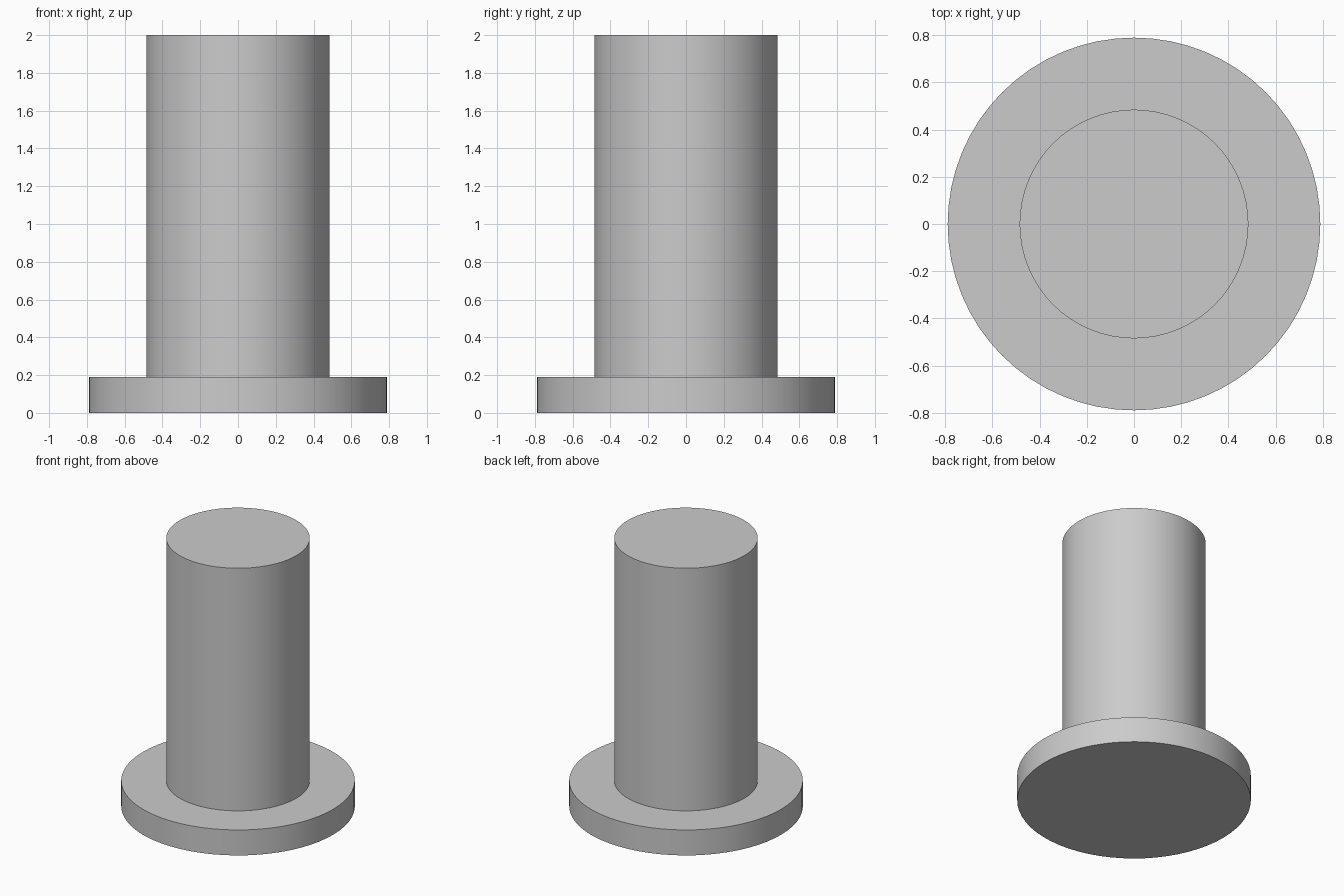
import bpy
import bmesh
from math import cos, sin, tau, radians

if "Cube" in bpy.data.objects:
    bpy.data.objects.remove(bpy.data.objects["Cube"])

SIDES = 64
FLANGE_R, SHAFT_R = 0.79, 0.485
FLANGE_TOP, TOP = 0.19, 2.0


def lathe(name, profile):
    """Turn an (radius, height) profile around z and cap both ends."""
    bm = bmesh.new()
    rings = [[bm.verts.new((r * cos(tau * i / SIDES), r * sin(tau * i / SIDES), z))
              for i in range(SIDES)] for r, z in profile]
    for low, high in zip(rings, rings[1:]):
        for i in range(SIDES):
            j = (i + 1) % SIDES
            bm.faces.new((low[i], low[j], high[j], high[i]))
    bm.faces.new(rings[0][::-1])
    bm.faces.new(rings[-1])
    mesh = bpy.data.meshes.new(name)
    bm.to_mesh(mesh)
    bm.free()
    obj = bpy.data.objects.new(name, mesh)
    bpy.context.collection.objects.link(obj)
    bpy.context.view_layer.objects.active = obj
    obj.select_set(True)
    bpy.ops.object.shade_smooth_by_angle(angle=radians(30))
    return obj


# Flanged pin: wide base disc stepping in to a solid round shaft
lathe("flanged_pin", [(FLANGE_R, 0), (FLANGE_R, FLANGE_TOP),
                      (SHAFT_R, FLANGE_TOP), (SHAFT_R, TOP)])
